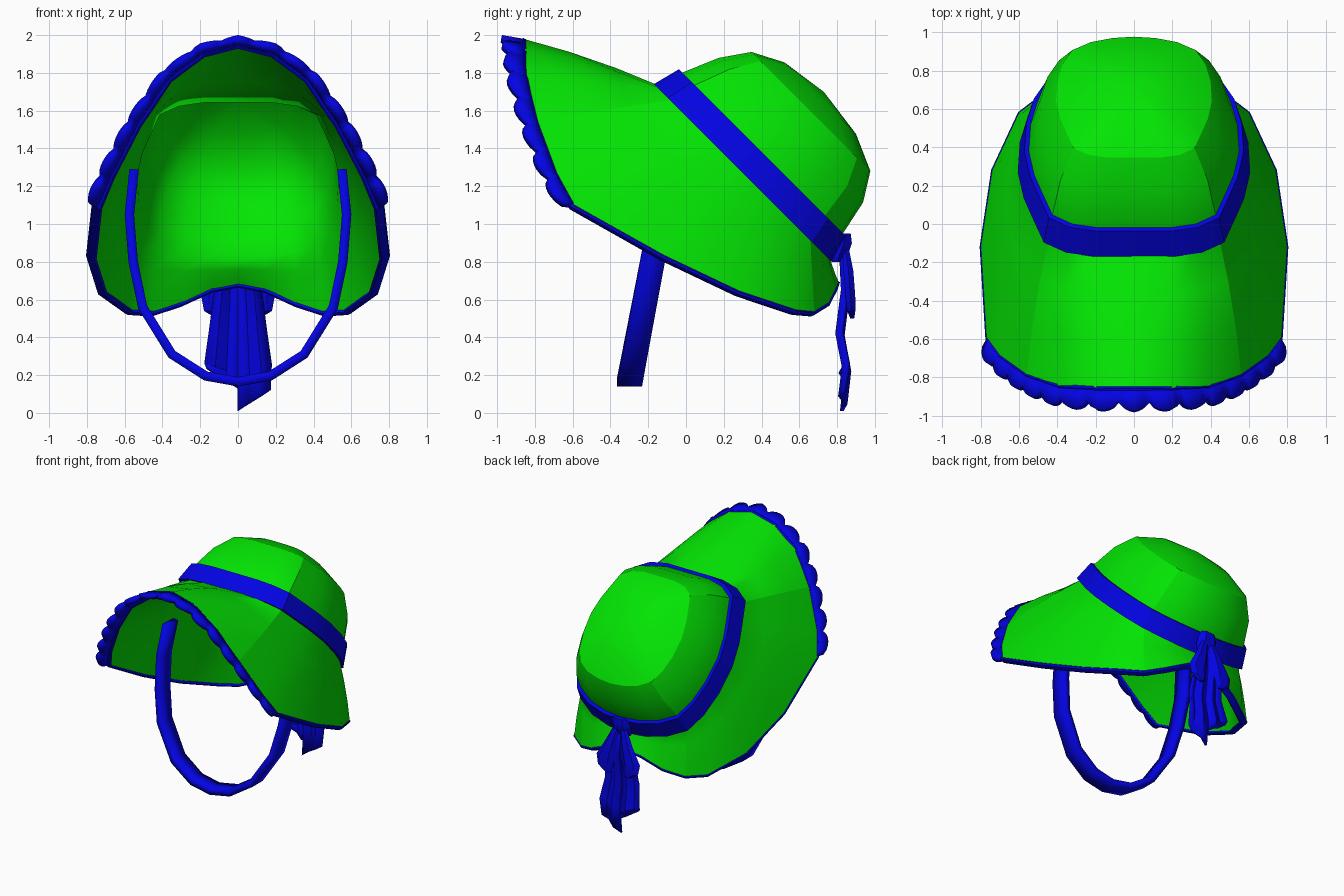
import bpy, bmesh, math
from mathutils import Vector as V

cube = bpy.data.objects.get("Cube")
if cube:
    bpy.data.objects.remove(cube)


def material(name, rgb):
    m = bpy.data.materials.new(name)
    m.use_nodes = True
    m.diffuse_color = (*rgb, 1)
    m.node_tree.nodes["Principled BSDF"].inputs["Base Color"].default_value = (*rgb, 1)
    return m


GREEN = material("bright_green", (0.001, 0.78, 0.001))
BLUE = material("royal_blue", (0.001, 0.001, 0.77))


def loft(name, rows, mat, closed=True, thick=0, caps=False, angle=30):
    """Skin rows of points; optionally close, cap and thicken them."""
    bm = bmesh.new()
    vs = [[bm.verts.new(p) for p in r] for r in rows]
    n = len(rows[0])
    for a, b in zip(vs, vs[1:]):
        for i in range(n if closed else n - 1):
            j = (i + 1) % n
            bm.faces.new((a[i], a[j], b[j], b[i]))
    if caps:
        bm.faces.new(vs[0][::-1])
        bm.faces.new(vs[-1])
        bmesh.ops.recalc_face_normals(bm, faces=bm.faces)
    bmesh.ops.remove_doubles(bm, verts=bm.verts, dist=0.0005)
    me = bpy.data.meshes.new(name)
    bm.to_mesh(me)
    bm.free()
    ob = bpy.data.objects.new(name, me)
    bpy.context.collection.objects.link(ob)
    me.materials.append(mat)
    if thick:
        s = ob.modifiers.new("thickness", "SOLIDIFY")
        s.thickness, s.offset = thick, 0
    for o in bpy.context.selected_objects:
        o.select_set(False)
    ob.select_set(True)
    bpy.context.view_layer.objects.active = ob
    bpy.ops.object.shade_smooth_by_angle(angle=math.radians(angle))
    return ob


def mirrored(half):
    """Full loop from a half profile that starts and ends on the centre line."""
    return half + [V((-p.x, p.y, p.z)) for p in half[-2:0:-1]]


# Half outline of the brim edge, front centre to back centre
rim_half = [V(p) for p in (
    (0, -0.86, 1.98), (0.2, -0.86, 1.93), (0.39, -0.85, 1.79), (0.56, -0.79, 1.54),
    (0.7, -0.69, 1.27), (0.77, -0.6, 1.1), (0.8, -0.12, 0.83), (0.74, 0.28, 0.64),
    (0.6, 0.58, 0.54), (0.47, 0.68, 0.53), (0.32, 0.76, 0.58), (0.15, 0.8, 0.66), (0, 0.81, 0.69))]
rim = mirrored(rim_half)

# Half outline of the head opening, in the tilted plane of the band
CENTRE = V((0, 0.35, 1.32))
UP = V((0, 1, 1)).normalized()
BACK = V((0, 1, -1)).normalized()
neck = mirrored([V((x, y, 1.67 - y)) for x, y in (
    (0, -0.1), (0.2, -0.1), (0.34, -0.08), (0.45, -0.03), (0.51, 0.1), (0.55, 0.19),
    (0.58, 0.32), (0.57, 0.47), (0.53, 0.6), (0.46, 0.7), (0.32, 0.76), (0.16, 0.79), (0, 0.8))])


def ring(height, scale, back=0):
    return [CENTRE + (p - CENTRE) * scale + UP * height + BACK * back for p in neck]


def bonnet_rows(edge, opening, crown):
    """Rows from the brim edge through the opening to the top of the crown."""
    mids = [[e.lerp(o, t) + V((e.x, 0, e.z - 1.2)) * 0.02 for e, o in zip(edge, opening)]
            for t in (0.33, 0.67)]
    return [edge] + mids + [opening] + [ring(*c) for c in crown]


# Outer brim and crown
base = ring(-0.05, 0.98)
shell = loft("bonnet_shell", bonnet_rows(rim, base, (
    (0.08, 0.945, 0), (0.27, 0.85, 0.02), (0.415, 0.7, 0.025), (0.5, 0.42, 0.01), (0.537, 0))),
    GREEN, angle=40)

# Seams: four corner lines up the shell and the edge of the crown's top panel
SEAM_COLUMNS, TOP_PANEL = (3, 9, 15, 21), 6
for e in shell.data.edges:
    (row_a, col_a), (row_b, col_b) = (divmod(v, len(neck)) for v in e.vertices)
    corner = col_a == col_b and col_a in SEAM_COLUMNS and max(row_a, row_b) <= TOP_PANEL
    if corner or row_a == row_b == TOP_PANEL:
        e.use_edge_sharp = True

# Directions across the cut edge of the brim: outward and towards the inside
edge_dirs = []
for i, p in enumerate(rim):
    tan = (rim[(i + 1) % len(rim)] - rim[i - 1]).normalized()
    out = (p - base[i]).normalized()
    edge_dirs.append((out, tan.cross(out).normalized()))

# Lining with a slightly smaller, lower opening
lining_edge = [p + side * 0.045 for p, (out, side) in zip(rim, edge_dirs)]
loft("bonnet_lining", bonnet_rows(lining_edge, ring(-0.13, 0.92), (
    (0.08, 0.88, 0), (0.25, 0.79, 0.02), (0.38, 0.64, 0.025), (0.46, 0.38, 0.01), (0.49, 0)))[::-1],
    GREEN, angle=180)

# Hat band
loft("hat_band", [ring(-0.07, 0.97), ring(-0.07, 1.045), ring(0.08, 0.985),
                  ring(0.08, 0.93), ring(-0.07, 0.97)], BLUE)

# Piping along the cut edge of the brim
piping_rows = []
for k in range(9):
    a = math.tau * k / 8
    piping_rows.append([p + out * 0.018 * math.cos(a) + side * (0.025 + 0.03 * math.sin(a))
                        for p, (out, side) in zip(rim, edge_dirs)])
loft("brim_piping", piping_rows, BLUE)

# Scalloped frill along the front of the brim
front = [V((-p.x, p.y, p.z)) for p in rim_half[5:0:-1]] + rim_half[:6]
lengths = [(b - a).length for a, b in zip(front, front[1:])]


def along(t):
    d = t * sum(lengths)
    for a, b, l in zip(front, front[1:], lengths):
        if d <= l + 1e-6:
            return a.lerp(b, min(d / l, 1))
        d -= l
    return front[-1]


LOBES, STEPS = 15, 6
inner, outer = [], []
for i in range(LOBES * STEPS + 1):
    t = i / (LOBES * STEPS)
    p = along(t)
    radial = V((p.x, 0, p.z - 1.0)).normalized()
    p = p - radial * 0.02
    d = (V((0, -0.85, 0)) + radial * (0.15 + 0.35 * abs(2 * t - 1))).normalized()
    bump = abs(math.sin(math.pi * i / STEPS)) ** 0.7
    inner.append(p - d * 0.01)
    outer.append(p + d * (0.07 + 0.05 * bump) * (1 - 0.2 * abs(2 * t - 1)))
loft("scalloped_frill", [inner, outer], BLUE, closed=False, thick=0.04)

# Chin strap
strap = [(0.55, 1.29), (0.575, 1.05), (0.555, 0.8), (0.505, 0.56), (0.35, 0.31), (0.17, 0.195), (0, 0.165)]
strap += [(-x, z) for x, z in strap[-2::-1]]
edges = [[V((x, -0.33 + 0.19 * z + s * 0.066, z)) for x, z in strap] for s in (-1, 1)]
loft("chin_strap", edges, BLUE, closed=False, thick=0.05)


def puff(name, sections):
    """Closed form with six-sided sections: x, y, z, half width, half depth."""
    loft(name, [[V((x + w * math.cos(k * math.tau / 6), y + d * math.sin(k * math.tau / 6), z))
                 for k in range(6)] for x, y, z, w, d in sections], BLUE, caps=True)


# Bow: knot, drooping loops and folded tails
puff("bow_knot", [(0, 0.8, 0.8, 0.06, 0.03), (0, 0.815, 0.84, 0.085, 0.05),
                  (0, 0.835, 0.9, 0.085, 0.05), (0, 0.85, 0.95, 0.065, 0.025)])
for label, s, drop in (("left", 1, 0.0), ("right", -1, 0.12)):
    puff(label + "_bow_loop", [(s * 0.03, 0.845, 0.87, 0.03, 0.02), (s * 0.07, 0.86, 0.75, 0.05, 0.03),
                               (s * 0.115, 0.87, 0.62, 0.08, 0.03), (s * 0.115, 0.875, 0.54, 0.065, 0.025),
                               (s * 0.09, 0.88, 0.5, 0.025, 0.012)])
    tail = []
    for y, z, w, slant in ((0.83, 0.86, 0.04, 0), (0.84, 0.65, 0.12, 0), (0.81, 0.4, 0.15, 0.03),
                           (0.845, 0.2, 0.175, 0.06), (0.825, 0.01 + drop, 0.17, 0.11)):
        tail.append([V((s * w * f, y + fold, z + slant * f))
                     for f, fold in ((0, 0), (0.35, 0.02), (0.7, -0.01), (1, 0.015))])
    loft(label + "_bow_tail", tail, BLUE, closed=False, thick=0.02)
